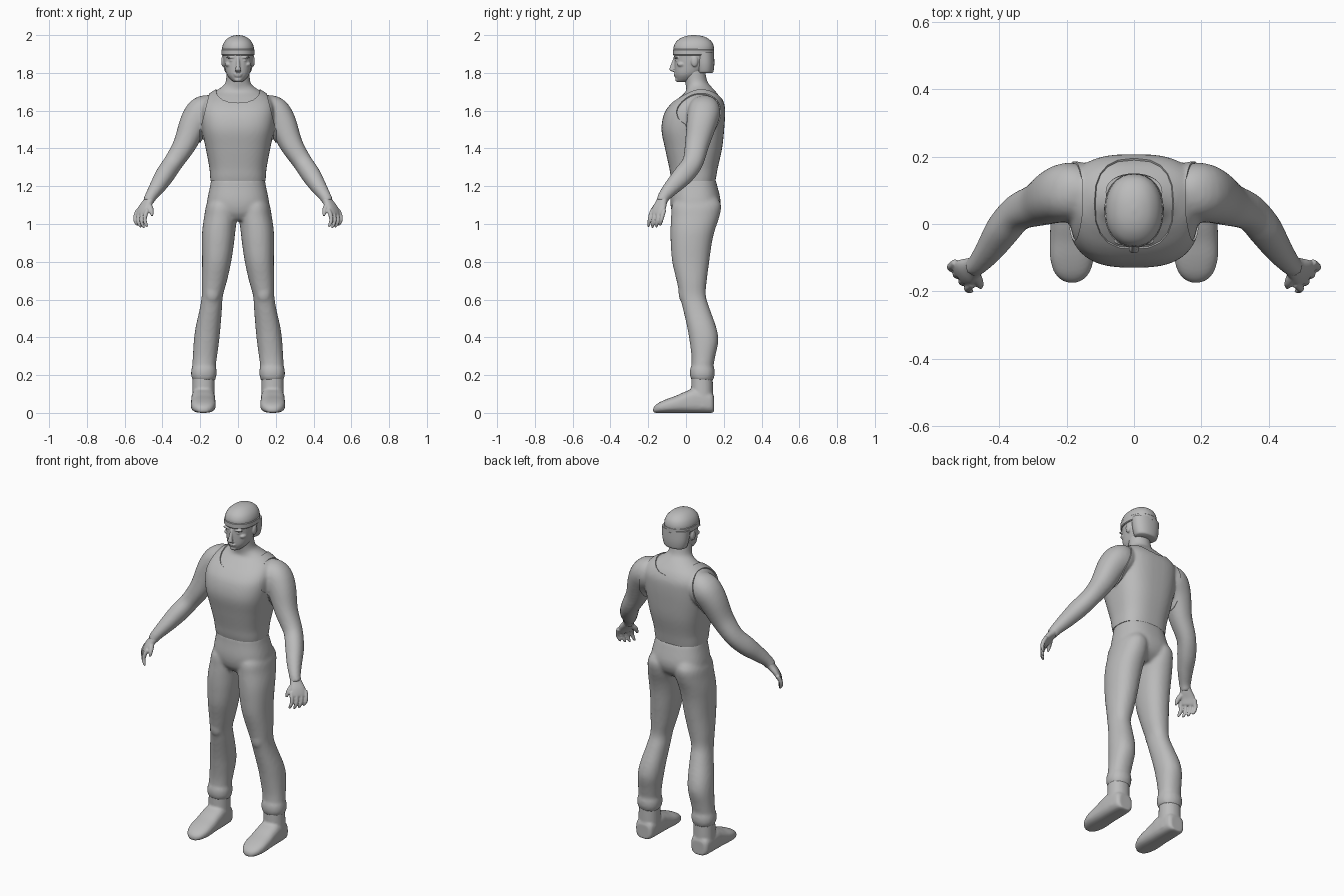
import bpy, bmesh, math
from mathutils import Vector, Matrix

grey = bpy.data.materials.new("plain grey")
grey.diffuse_color = (0.5, 0.5, 0.5, 1)
X, Z = Vector((1, 0, 0)), Vector((0, 0, 1))


def spow(c, n):
    return math.copysign(abs(c) ** (2 / n), c)


def loft(bm, rings, s=1, axis=None, hint=X, seg=32, sub=4):
    """Closed loft through rings (x, y, z, ru, rv[, n]); axis None = follow the path."""
    R = [tuple(r) + (2.2,) * (6 - len(r)) for r in rings]
    pts = []
    for i in range(len(R) - 1):
        a, b, c, d = R[max(i - 1, 0)], R[i], R[i + 1], R[min(i + 2, len(R) - 1)]
        for k in range(sub):
            t = k / sub
            pts.append([0.5 * (2 * q + (r - p) * t + (2 * p - 5 * q + 4 * r - w) * t * t
                               + (3 * q - p - 3 * r + w) * t ** 3) for p, q, r, w in zip(a, b, c, d)])
    pts.append(list(R[-1]))
    loops = []
    for i, p in enumerate(pts):
        c = Vector(p[:3])
        t = axis or (Vector(pts[min(i + 1, len(pts) - 1)][:3]) - Vector(pts[max(i - 1, 0)][:3])).normalized()
        u = (hint - t * hint.dot(t)).normalized()
        v = t.cross(u)
        loop = []
        for k in range(seg):
            a = 2 * math.pi * k / seg
            q = c + u * (p[3] * spow(math.cos(a), p[5])) + v * (p[4] * spow(math.sin(a), p[5]))
            loop.append(bm.verts.new((q.x * s, q.y, q.z)))
        loops.append(loop)
    for A, B in zip(loops, loops[1:]):
        for k in range(seg):
            j = (k + 1) % seg
            bm.faces.new((A[k], A[j], B[j], B[k]))
    bm.faces.new(loops[0][::-1])
    bm.faces.new(loops[-1])


def ball(bm, loc, size):
    m = Matrix.Translation(loc) @ Matrix.Diagonal((*size, 1))
    bmesh.ops.create_uvsphere(bm, u_segments=20, v_segments=12, radius=1, matrix=m)


def finish(name, bm, voxel=0, smooth=0, thick=0, angle=50):
    """Make the object, fuse its volumes, smooth and shade it."""
    if not thick:
        bmesh.ops.recalc_face_normals(bm, faces=bm.faces)
    me = bpy.data.meshes.new(name)
    bm.to_mesh(me)
    bm.free()
    ob = bpy.data.objects.new(name, me)
    bpy.context.collection.objects.link(ob)
    if voxel:
        m = ob.modifiers.new("fuse", 'REMESH')
        m.mode, m.voxel_size = 'VOXEL', voxel
    if smooth:
        m = ob.modifiers.new("soften", 'SMOOTH')
        m.factor, m.iterations = 0.5, smooth
    if thick:
        m = ob.modifiers.new("cloth", 'SOLIDIFY')
        m.thickness, m.offset = thick, -1
    dg = bpy.context.evaluated_depsgraph_get()
    new = bpy.data.meshes.new_from_object(ob.evaluated_get(dg))
    ob.modifiers.clear()
    ob.data = new
    new.materials.clear()
    new.materials.append(grey)
    new.polygons.foreach_set("use_smooth", [True] * len(new.polygons))
    new.set_sharp_from_angle(angle=math.radians(angle))
    return ob


# Upper body: torso, neck and arms
bm = bmesh.new()
loft(bm, [(0, .045, 1.15, .13, .09, 2.6), (0, .04, 1.24, .141, .112, 2.6), (0, .04, 1.30, .146, .123, 2.6),
          (0, .04, 1.40, .165, .145, 2.7), (0, .036, 1.50, .184, .160, 2.8), (0, .045, 1.58, .192, .156, 2.8),
          (0, .06, 1.63, .188, .138, 2.8), (0, .073, 1.67, .17, .108, 2.5), (0, .078, 1.70, .128, .080, 2.2),
          (0, .068, 1.725, .087, .068, 2), (0, .055, 1.75, .066, .060, 2), (0, .045, 1.80, .062, .058, 2),
          (0, .04, 1.84, .06, .055, 2)], axis=Z, seg=48)
for s in (1, -1):
    loft(bm, [(.11, .09, 1.605, .06, .06), (.155, .095, 1.603, .08, .08), (.195, .094, 1.585, .085, .087),
              (.235, .082, 1.53, .076, .08), (.283, .058, 1.42, .061, .064), (.343, .035, 1.325, .051, .055),
              (.388, -.015, 1.258, .050, .054), (.425, -.07, 1.20, .042, .044), (.46, -.115, 1.148, .032, .033),
              (.478, -.13, 1.115, .029, .029)], s)
body = finish("upper_body", bm, .009, 6)

# Tank top: offset copy of the torso with arm holes, hem and scooped neck cut out
bm = bmesh.new()
bm.from_mesh(body.data)
bm.normal_update()
for v, n in [(v, v.normal.copy()) for v in bm.verts]:
    v.co += n * .006


def cut(co, no, clear=True, zmin=-1):
    geom = [g for g in [*bm.verts, *bm.edges, *bm.faces]
            if zmin < 0 or (g.co.z if isinstance(g, bmesh.types.BMVert) else g.verts[0].co.z) > zmin]
    bmesh.ops.bisect_plane(bm, geom=geom, plane_co=co, plane_no=no, clear_outer=clear)


cut((0, 0, 1.228), (0, 0, -1))
for s in (1, -1):
    cut((s * .19, 0, 1.54), (s, 0, .25))
    cut((s * .2, 0, 1.5), (s, 0, 0))
N, planes = 20, []
ring = [Vector((.118 * spow(math.cos(2 * math.pi * k / N), 2.6),
                .06 + .135 * spow(math.sin(2 * math.pi * k / N), 2.6), 1.6)) for k in range(N)]
for a, b in zip(ring, ring[1:] + ring[:1]):
    d = b - a
    planes.append((a, Vector((d.y, -d.x, 0)).normalized()))
for co, no in planes:
    cut(co, no, False, 1.56)
inside = [f for f in bm.faces if f.calc_center_median().z > 1.57
          and all((f.calc_center_median() - co).dot(no) < 1e-5 for co, no in planes)]
bmesh.ops.delete(bm, geom=inside, context='FACES')
finish("tank_top", bm, thick=.007)

# Hands: palm, four curled fingers and a thumb
for s, side in ((1, "left"), (-1, "right")):
    bm = bmesh.new()
    spread = Vector((-.6, -.75, 0))
    loft(bm, [(.462, -.118, 1.145, .027, .025), (.478, -.13, 1.115, .033, .022), (.498, -.142, 1.085, .042, .019),
              (.512, -.150, 1.055, .042, .015), (.515, -.153, 1.045, .034, .010)], s, hint=spread)
    for i in range(4):
        x, y, l = .535 - .017 * i, -.118 - .021 * i, (.85, 1, 1.05, .95)[i]
        loft(bm, [(x - .006, y + .004, 1.075, .011, .011), (x + .005, y - .005, 1.05, .0115, .0115),
                  (x + .010, y - .011, 1.05 - .028 * l, .0105, .0105), (x + .004, y - .016, 1.05 - .052 * l, .009, .009),
                  (x - .004, y - .018, 1.05 - .068 * l, .005, .005)], s, seg=12)
    loft(bm, [(.48, -.137, 1.115, .014, .014), (.466, -.160, 1.09, .015, .015), (.458, -.178, 1.067, .012, .012),
              (.455, -.188, 1.042, .006, .006)], s, hint=spread, seg=12)
    finish(side + "_hand", bm, .004, 3)

# Trousers: pelvis and two legs with rolled cuffs
bm = bmesh.new()
loft(bm, [(0, .04, 1.24, .141, .114, 2.4), (0, .045, 1.20, .148, .121, 2.4), (0, .05, 1.12, .164, .133, 2.4),
          (0, .047, 1.06, .165, .120, 2.3), (0, .04, 1.02, .13, .085, 2.2)], axis=Z, seg=48)
for s in (1, -1):
    loft(bm, [(.08, .06, 1.15, .06, .10), (.088, .056, 1.10, .08, .130), (.092, .049, 1.04, .087, .128),
              (.101, .036, .97, .088, .118), (.106, .028, .90, .085, .109), (.113, .025, .80, .077, .098),
              (.125, .03, .70, .067, .080), (.136, .036, .62, .056, .069), (.144, .055, .55, .059, .071),
              (.159, .084, .45, .066, .077), (.167, .095, .38, .067, .076), (.175, .092, .30, .064, .063),
              (.18, .087, .24, .062, .058), (.18, .087, .17, .060, .056)], s, axis=Z)
    loft(bm, [(.18, .086, .25, .058, .055), (.18, .086, .235, .066, .064), (.181, .086, .205, .068, .066),
              (.181, .086, .185, .064, .062), (.181, .086, .175, .056, .054)], s, axis=Z)
    ball(bm, (s * .136, -.018, .635), (.035, .022, .05))
finish("trousers", bm, .01, 4)

# Shoes: ankle shaft and rounded foot
for s, side in ((1, "left"), (-1, "right")):
    bm = bmesh.new()
    loft(bm, [(.182, .085, .20, .058, .056), (.183, .085, .12, .059, .058), (.184, .084, .03, .061, .060)], s, axis=Z)
    loft(bm, [(.184, .148, .045, .038, .042, 3), (.184, .13, .055, .056, .055, 3), (.184, .05, .064, .063, .064, 3),
              (.184, .0, .057, .064, .057, 2.8), (.184, -.05, .046, .066, .046, 2.6), (.184, -.10, .037, .065, .037, 2.6),
              (.184, -.14, .028, .054, .028, 2.5), (.184, -.163, .020, .036, .020, 2.4),
              (.184, -.174, .014, .014, .012, 2.2)], s, axis=Vector((0, -1, 0)))
    finish(side + "_shoe", bm, .007, 3)

# Head with face features and ears
bm = bmesh.new()
loft(bm, [(0, -.012, 1.752, .022, .034), (0, .0, 1.768, .042, .052), (0, .012, 1.795, .061, .071),
          (0, .033, 1.84, .073, .094), (0, .04, 1.88, .079, .101), (0, .04, 1.92, .080, .102),
          (0, .04, 1.96, .065, .085), (0, .04, 1.985, .04, .055)], axis=Z)
loft(bm, [(0, -.055, 1.885, .009, .010), (0, -.064, 1.86, .009, .010), (0, -.073, 1.83, .012, .012),
          (0, -.074, 1.815, .016, .013), (0, -.062, 1.806, .012, .008)], axis=Z, seg=16)
ball(bm, (0, -.056, 1.793), (.024, .010, .005))
ball(bm, (0, -.054, 1.783), (.020, .010, .005))
ball(bm, (0, -.044, 1.765), (.020, .013, .013))
for s in (1, -1):
    ball(bm, (s * .034, -.050, 1.882), (.028, .013, .007))
    ball(bm, (s * .032, -.046, 1.866), (.014, .011, .007))
    ball(bm, (s * .050, -.022, 1.845), (.019, .025, .014))
    ball(bm, (s * .079, .045, 1.862), (.010, .019, .030))
finish("head", bm, .004, 3)

# Hair at the back of the head
bm = bmesh.new()
loft(bm, [(0, .098, 1.80, .062, .042), (0, .099, 1.81, .070, .047), (0, .098, 1.85, .080, .052),
          (0, .095, 1.91, .084, .053)], axis=Z)
finish("back_hair", bm)

# Cap and its band
bm = bmesh.new()
loft(bm, [(0, .041, 1.915, .085, .107), (0, .041, 1.94, .083, .106), (0, .042, 1.965, .072, .094),
          (0, .043, 1.985, .052, .069), (0, .043, 1.996, .028, .038), (0, .043, 2.0, .004, .005)], axis=Z)
finish("cap", bm)
bm = bmesh.new()
loft(bm, [(0, .04, 1.893, .084, .106), (0, .04, 1.897, .088, .109), (0, .04, 1.922, .088, .109),
          (0, .04, 1.926, .084, .106)], axis=Z, sub=1)
finish("cap_band", bm, angle=30)
